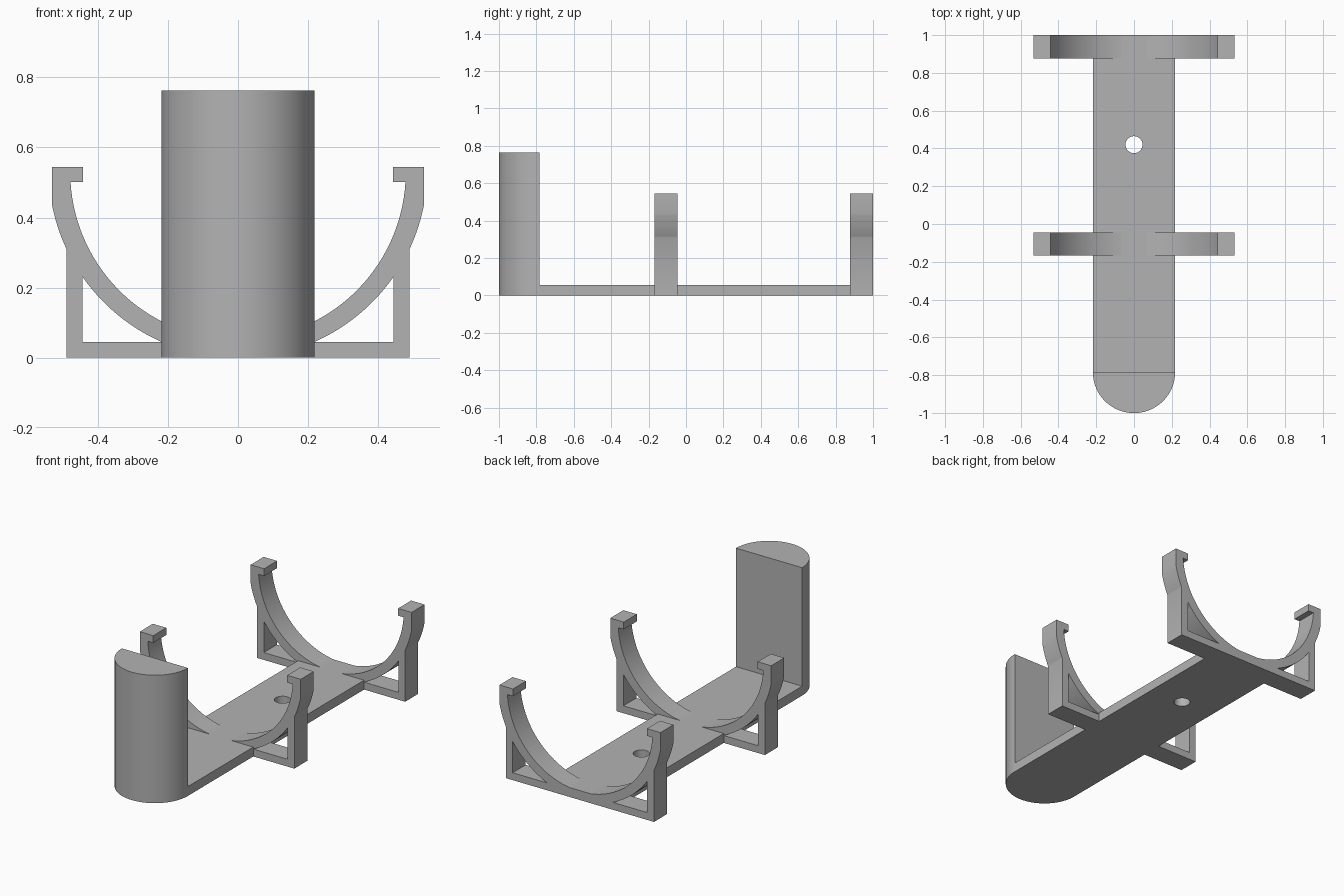
import bpy, bmesh
from math import sin, cos, asin, acos, pi, radians, sqrt

if "Cube" in bpy.data.objects:
    bpy.data.objects.remove(bpy.data.objects["Cube"])

grey = bpy.data.materials.new("plain grey")
grey.use_nodes = True
COLOUR = (0.45, 0.45, 0.45, 1)
grey.diffuse_color = COLOUR
grey.node_tree.nodes["Principled BSDF"].inputs["Base Color"].default_value = COLOUR


def arc(cx, cy, r, a0, a1, n):
    """Points on a circle from angle a0 to a1."""
    return [(cx + r * cos(a0 + (a1 - a0) * i / n), cy + r * sin(a0 + (a1 - a0) * i / n))
            for i in range(n + 1)]


def mirrored(points):
    return [(-x, y) for x, y in reversed(points)]


def extrude_profile(name, loops, depth, location, upright=False):
    """Solid from a filled outline; further loops become holes."""
    curve = bpy.data.curves.new(name + "_profile", "CURVE")
    curve.dimensions = "2D"
    curve.fill_mode = "BOTH"
    curve.extrude = depth / 2
    for loop in loops:
        spline = curve.splines.new("POLY")
        spline.points.add(len(loop) - 1)
        for point, (x, y) in zip(spline.points, loop):
            point.co = (x, y, 0, 1)
        spline.use_cyclic_u = True
    temp = bpy.data.objects.new(name + "_temp", curve)
    bpy.context.collection.objects.link(temp)
    graph = bpy.context.evaluated_depsgraph_get()
    mesh = bpy.data.meshes.new_from_object(temp.evaluated_get(graph))
    bpy.data.objects.remove(temp)
    bpy.data.curves.remove(curve)

    bm = bmesh.new()
    bm.from_mesh(mesh)
    bmesh.ops.remove_doubles(bm, verts=bm.verts, dist=0.0002)
    bmesh.ops.dissolve_limit(bm, angle_limit=radians(0.5), verts=bm.verts, edges=bm.edges)
    bmesh.ops.recalc_face_normals(bm, faces=bm.faces)
    bm.to_mesh(mesh)
    bm.free()
    mesh.name = name
    mesh.materials.clear()
    mesh.materials.append(grey)
    obj = bpy.data.objects.new(name, mesh)
    obj.location = location
    if upright:
        obj.rotation_euler.x = pi / 2
    bpy.context.collection.objects.link(obj)
    bpy.ops.object.select_all(action="DESELECT")
    obj.select_set(True)
    bpy.context.view_layer.objects.active = obj
    bpy.ops.object.shade_smooth_by_angle(angle=radians(30))
    return obj


# Base plate with a screw hole
HALF, PLATE, JOIN = 0.218, 0.056, -0.783
plate = [(-HALF, JOIN), (HALF, JOIN), (HALF, 1), (-HALF, 1)]
hole = arc(0, 0.42, 0.045, 0, 2 * pi * 31 / 32, 31)
extrude_profile("base_plate", [plate, hole], PLATE, (0, 0, PLATE / 2))

# Half-round end post
HEIGHT = 0.763
extrude_profile("end_post", [arc(0, JOIN, HALF, pi, 2 * pi, 48)], HEIGHT, (0, 0, HEIGHT / 2))

# Cradle bracket: foot bar, side struts, round saddle and hooked tips
OUT_R, OUT_Z = 0.541, 0.54
IN_R, IN_Z = 0.479, 0.53
FOOT, STRUT, STRUT_IN = 0.489, 0.489, 0.444
TIP, TIP_IN, TOP, LIP, FLOOR = 0.531, 0.442, 0.544, 0.501, 0.044

rise = arc(0, OUT_Z, OUT_R, -acos(STRUT / OUT_R), -acos(TIP / OUT_R), 16)
side = [(FOOT, 0)] + rise + [(TIP, TOP), (TIP_IN, TOP), (TIP_IN, LIP)]
lip_angle = asin((LIP - IN_Z) / IN_R)
saddle = arc(0, IN_Z, IN_R, lip_angle, -pi - lip_angle, 64)
outline = side + saddle + mirrored(side)

low_x = sqrt(OUT_R ** 2 - (OUT_Z - FLOOR) ** 2)
window = [(STRUT_IN, FLOOR)] + arc(0, OUT_Z, OUT_R, -acos(STRUT_IN / OUT_R),
                                   -acos(low_x / OUT_R), 16)

WIDTH = 0.123
for name, y in (("middle_cradle", -0.106), ("back_cradle", 1 - WIDTH / 2)):
    extrude_profile(name, [outline, window, mirrored(window)], WIDTH, (0, y, 0), upright=True)
